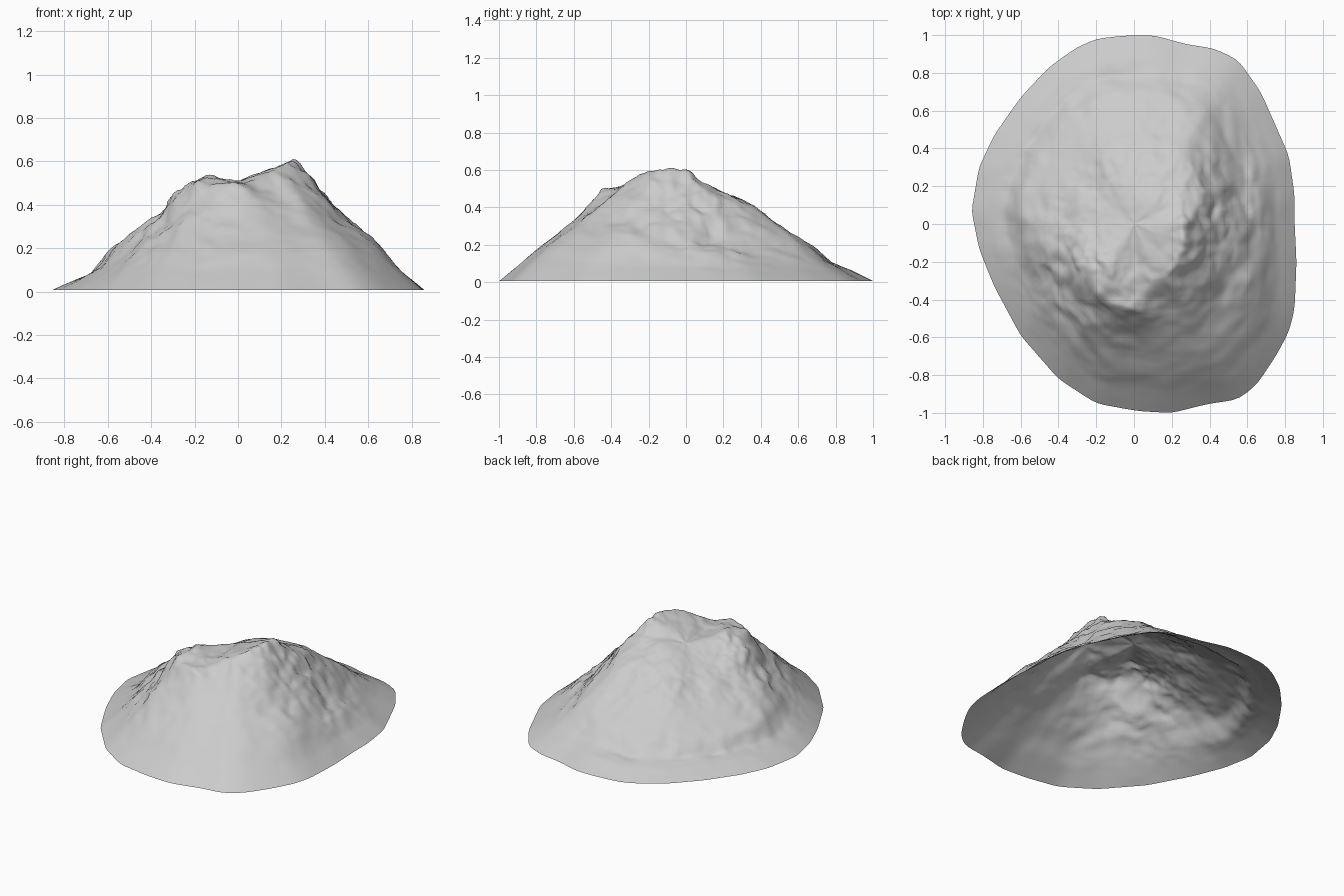
import bpy, bmesh, math
from mathutils import Vector, noise

if "Cube" in bpy.data.objects:
    bpy.data.objects.remove(bpy.data.objects["Cube"])

# Footprint of the mound, counter-clockwise seen from above
OUTLINE = [(.85, 0), (.85, .15), (.82, .36), (.75, .52), (.67, .7), (.55, .87), (.42, .93), (.28, .95),
           (.1, 1), (-.05, .997), (-.2, .98), (-.31, .93), (-.45, .83), (-.6, .67), (-.74, .47),
           (-.82, .3), (-.86, .07), (-.82, -.13), (-.74, -.33), (-.6, -.59), (-.4, -.82),
           (-.2, -.95), (.02, -.99), (.2, -1), (.4, -.95), (.55, -.93), (.65, -.85),
           (.75, -.7), (.82, -.57), (.85, -.45), (.86, -.2)]

# Height profiles every 22.5 degrees from +x, at these fractions of the radius
STEPS = [0, .15, .3, .45, .6, .71, .79, .88, 1]
HEIGHTS = [
    (.55, .605, .47, .32, .22, .165, .085), (.53, .53, .45, .27, .185, .14, .08),
    (.53, .48, .42, .29, .18, .13, .07), (.51, .45, .36, .265, .20, .12, .07),
    (.48, .41, .33, .23, .165, .09, .065), (.46, .39, .31, .22, .16, .08, .055),
    (.44, .37, .29, .21, .15, .08, .055), (.44, .375, .30, .22, .16, .08, .055),
    (.455, .40, .33, .25, .18, .09, .055), (.48, .45, .40, .29, .20, .12, .07),
    (.50, .52, .46, .31, .21, .15, .085), (.51, .53, .50, .35, .24, .18, .10),
    (.50, .51, .49, .33, .24, .18, .10), (.535, .55, .44, .33, .25, .19, .11),
    (.55, .585, .46, .32, .25, .19, .11), (.56, .605, .47, .32, .25, .19, .095)]
CENTRE = .505
N = len(HEIGHTS)


def radius(a):
    # distance to the footprint polygon along angle a
    d = Vector((math.cos(a), math.sin(a)))
    best = 0
    for i, p in enumerate(OUTLINE):
        p, q = Vector(p), Vector(OUTLINE[(i + 1) % len(OUTLINE)])
        e = q - p
        den = d.cross(e)
        if abs(den) > 1e-9:
            r, s = p.cross(e) / den, p.cross(d) / den
            if r > 0 and -1e-5 <= s <= 1 + 1e-5:
                best = max(best, r)
    return best


def catmull(a, b, c, d, f):
    return .5 * (2 * b + (c - a) * f + (2 * a - 5 * b + 4 * c - d) * f * f
                 + (3 * b - a - 3 * c + d) * f ** 3)


def height(a, t):
    # radial linear blend, angular spline
    k = max(i for i in range(len(STEPS) - 1) if STEPS[i] <= t)
    f = (t - STEPS[k]) / (STEPS[k + 1] - STEPS[k])
    u = a / (2 * math.pi) * N
    i, g = int(u), u - int(u)
    rows = [(CENTRE,) + HEIGHTS[(i + n) % N] + (.007,) for n in (-1, 0, 1, 2)]
    return catmull(*[r[k] + (r[k + 1] - r[k]) * f for r in rows], g)


def bump(x, centre, width):
    return math.exp(-((x - centre) / width) ** 2)


def ruggedness(a, t):
    # craggy on the left-front ridge and right flank, gentle elsewhere
    deg = math.degrees(a)
    band = bump(t, .55, .24)
    left = bump(deg, 222, 38)
    right = bump((deg + 180) % 360 - 180, 5, 42)
    ledge = .5 * bump(t, .75, .07) * bump(deg, 125, 70)
    return (.15 + .8 * left * band + .8 * right * band + .4 * bump(t, .35, .15) + ledge) * min(1, (1 - t) * 6)


# Base cone as a polar grid
SEGS, RINGS = 160, 64
bm = bmesh.new()
radii = [radius(2 * math.pi * i / SEGS) for i in range(SEGS)]
radii = [(radii[i - 1] + 2 * radii[i] + radii[(i + 1) % SEGS]) / 4 for i in range(SEGS)]
rings = []
for j in range(1, RINGS + 1):
    t = j / RINGS
    ring = []
    for i in range(SEGS):
        a = 2 * math.pi * i / SEGS
        r = radii[i] * t
        ring.append(bm.verts.new((r * math.cos(a), r * math.sin(a), height(a, min(t, .99999)))))
    rings.append(ring)
top = bm.verts.new((0, 0, CENTRE))
for i in range(SEGS):
    k = (i + 1) % SEGS
    bm.faces.new((top, rings[0][i], rings[0][k]))
    for lo, hi in zip(rings, rings[1:]):
        bm.faces.new((lo[i], hi[i], hi[k], lo[k]))

# Soften the profile creases around the saddle in the middle
for j in range(14):
    core = [v for ring in rings[:14 - j // 2] for v in ring] + [top]
    for _ in range(2):
        heights = []
        for v in core:
            near = [e.other_vert(v).co.z for e in v.link_edges]
            heights.append((v.co.z + sum(near) / len(near)) / 2)
        for v, z in zip(core, heights):
            v.co.z = z

# Rocky relief in three octaves
for j, ring in enumerate(rings):
    t = (j + 1) / RINGS
    for i, v in enumerate(ring):
        p = v.co.copy()
        w = ruggedness(2 * math.pi * i / SEGS, t) if t < 1 else 0
        n = (noise.noise_vector(p * 6) * .5 + noise.noise_vector(p * 13 + Vector((5, 2, 1))) * .4
             + noise.noise_vector(p * 26 + Vector((1, 7, 3))) * .25)
        fade = min(1, t * 4)
        v.co += Vector((n.x * .03 * fade, n.y * .03 * fade, n.z * .045)) * w
        v.co.z = max(v.co.z, .005)
top.co.z = sum(v.co.z for v in rings[0]) / SEGS

# Open-bottomed rocky mound
mesh = bpy.data.meshes.new("rocky_mound")
bm.to_mesh(mesh)
bm.free()
mound = bpy.data.objects.new("rocky_mound", mesh)
bpy.context.collection.objects.link(mound)
for poly in mesh.polygons:
    poly.use_smooth = True
